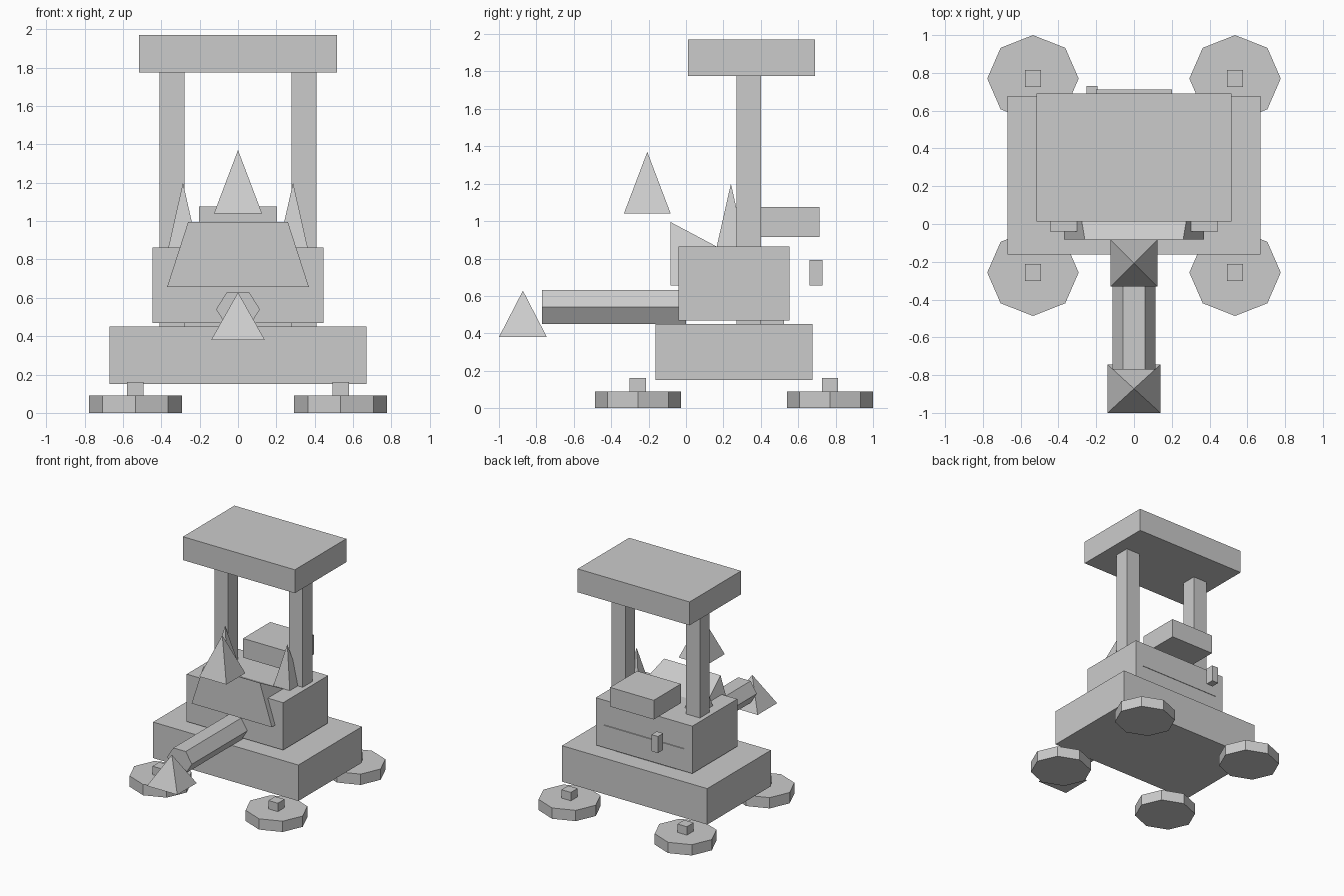
import bpy, math

if "Cube" in bpy.data.objects:
    bpy.data.objects.remove(bpy.data.objects["Cube"])

grey = bpy.data.materials.new("plain grey")
grey.diffuse_color = (0.6, 0.6, 0.6, 1)
grey.use_nodes = True
grey.node_tree.nodes["Principled BSDF"].inputs["Base Color"].default_value = grey.diffuse_color


def mesh(name, verts, faces):
    me = bpy.data.meshes.new(name)
    me.from_pydata(verts, [], faces)
    me.materials.append(grey)
    ob = bpy.data.objects.new(name, me)
    bpy.context.collection.objects.link(ob)
    return ob


def box(name, x0, x1, y0, y1, z0, z1):
    v = [(x, y, z) for z in (z0, z1) for x, y in ((x0, y0), (x1, y0), (x1, y1), (x0, y1))]
    f = [(3, 2, 1, 0), (4, 5, 6, 7)] + [(i, (i + 1) % 4, (i + 1) % 4 + 4, i + 4) for i in range(4)]
    return mesh(name, v, f)


def pyramid(name, x, y, hx, hy, z0, z1):
    v = [(x - hx, y - hy, z0), (x + hx, y - hy, z0), (x + hx, y + hy, z0), (x - hx, y + hy, z0), (x, y, z1)]
    return mesh(name, v, [(3, 2, 1, 0)] + [(i, (i + 1) % 4, 4) for i in range(4)])


def prism(name, ring_a, ring_b):
    n = len(ring_a)
    f = [tuple(reversed(range(n))), tuple(range(n, 2 * n))]
    f += [(i, (i + 1) % n, (i + 1) % n + n, i + n) for i in range(n)]
    return mesh(name, ring_a + ring_b, f)


# Chassis, body and the hidden mount between them
box("chassis", -0.67, 0.67, -0.162, 0.677, 0.15, 0.45)
box("body", -0.445, 0.445, -0.04, 0.553, 0.468, 0.863)
box("body_mount", -0.28, 0.28, 0.3, 0.525, 0.45, 0.55)

# Wedge hood, sloping down to the rear through the body
mesh("hood",
     [(-0.37, -0.083, 0.655), (0.37, -0.083, 0.655), (0.37, 0.557, 0.655), (-0.37, 0.557, 0.655),
      (-0.26, -0.083, 0.995), (0.26, -0.083, 0.995)],
     [(3, 2, 1, 0), (0, 1, 5, 4), (1, 2, 5), (3, 0, 4), (2, 3, 4, 5)])

# Roof, posts, seat and rear handle
box("roof", -0.516, 0.516, 0.012, 0.69, 1.775, 1.97)
box("seat", -0.202, 0.202, 0.355, 0.713, 0.915, 1.075)
box("rear_handle", -0.252, -0.192, 0.66, 0.73, 0.655, 0.793)

# Paired posts and horns
for s, side in ((-1, "left"), (1, "right")):
    x0, x1 = sorted((s * 0.28, s * 0.408))
    box(side + "_post", x0, x1, 0.27, 0.4, 0.45, 1.775)
    pyramid(side + "_horn", s * 0.287, 0.24, 0.09, 0.09, 0.8, 1.2)

# Floating cone and six-sided front arm with its tip
pyramid("floating_cone", 0, -0.207, 0.125, 0.125, 1.04, 1.37)
pyramid("arm_tip", 0, -0.872, 0.14, 0.128, 0.38, 0.628)
hexagon = [(0.114 * math.cos(i * math.pi / 3), 0.54 + 0.105 * math.sin(i * math.pi / 3)) for i in range(6)]
prism("front_arm", [(x, -0.77, z) for x, z in hexagon][::-1], [(x, 0.0, z) for x, z in hexagon][::-1])

# Eight-sided flat wheels with square hubs
for end, y in (("front", -0.257), ("rear", 0.77)):
    for side, x in (("left", -0.535), ("right", 0.535)):
        ring = [(x + 0.242 * math.cos(i * math.pi / 4), y + 0.23 * math.sin(i * math.pi / 4)) for i in range(8)]
        prism(f"{end}_{side}_wheel", [(a, b, 0) for a, b in ring], [(a, b, 0.09) for a, b in ring])
        box(f"{end}_{side}_hub", x - 0.043, x + 0.043, y - 0.044, y + 0.044, 0.09, 0.16)
